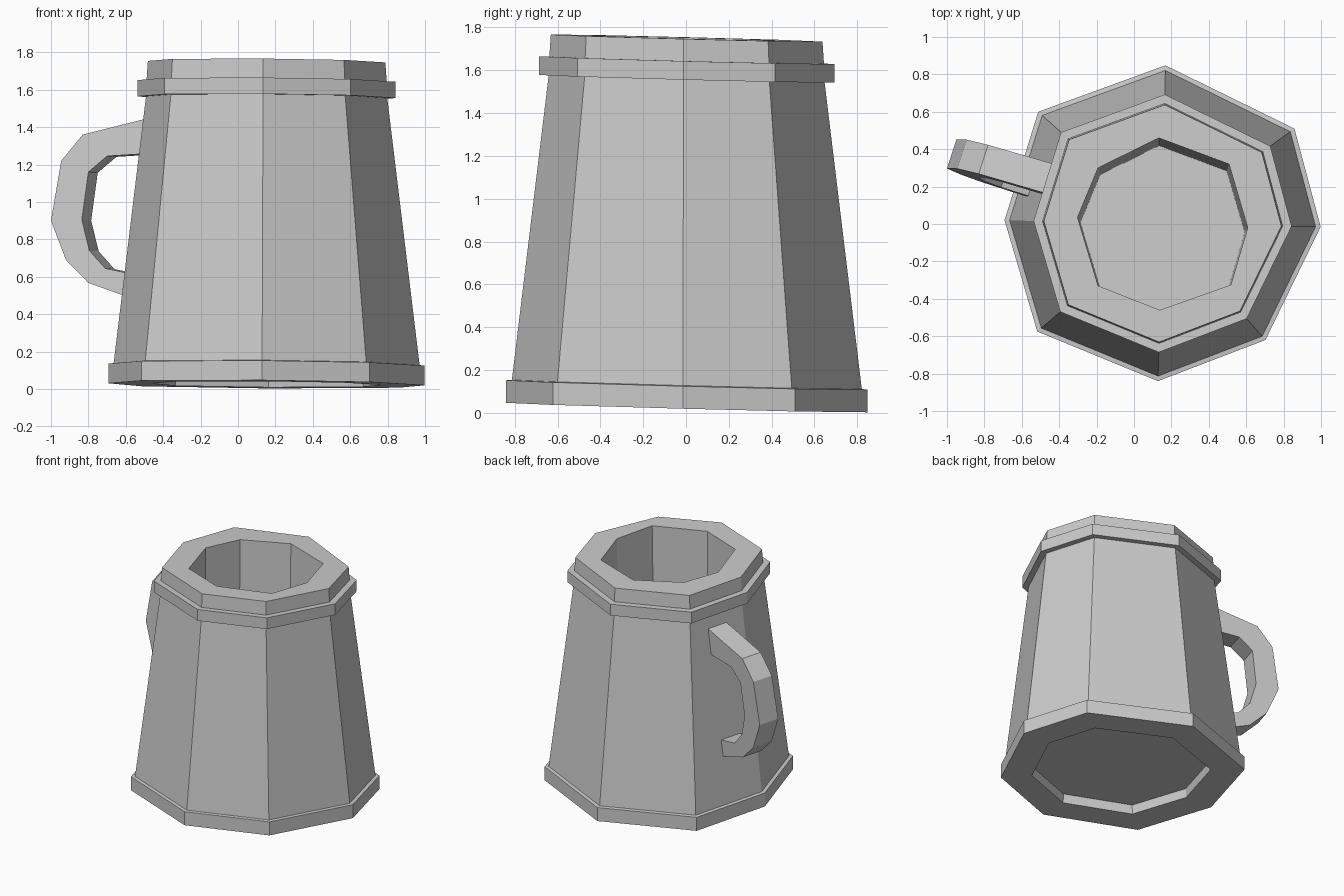
import bpy, bmesh

if "Cube" in bpy.data.objects:
    bpy.data.objects.remove(bpy.data.objects["Cube"])

# Slightly uneven, hand-carved octagons (offsets from the axis at full size)
OUTER = [(.845, -.015), (.705, .51), (.015, .848), (-.665, .6),
         (-.845, .02), (-.67, -.575), (-.025, -.84), (.55, -.62)]
INNER = [(.455, -.02), (.355, .32), (-.02, .46), (-.345, .3),
         (-.455, .035), (-.345, -.33), (-.015, -.46), (.365, -.325)]
CX = .153


def loft(name, rings):
    """Join equal-sized rings of points with flat quads and cap both ends."""
    bm = bmesh.new()
    loops = [[bm.verts.new(p) for p in ring] for ring in rings]
    for a, b in zip(loops, loops[1:]):
        for i in range(len(a)):
            j = (i + 1) % len(a)
            bm.faces.new((a[i], a[j], b[j], b[i]))
    bm.faces.new(loops[0][::-1])
    bm.faces.new(loops[-1])
    bmesh.ops.recalc_face_normals(bm, faces=bm.faces)
    mesh = bpy.data.meshes.new(name)
    bm.to_mesh(mesh)
    bm.free()
    obj = bpy.data.objects.new(name, mesh)
    bpy.context.collection.objects.link(obj)
    return obj


def ring(shape, scale, z, dy=0):
    """One octagon, its height leaning a little towards the back."""
    return [(CX + x * scale, y * scale + dy,
             z - .026 * y * scale - .007 * x * scale) for x, y in shape]


# Mug: underside recess, foot band, tapered body, upper band, rim
profile = [(.615, .095), (.62, .025), (.845, .025), (.845, .13), (.818, .133),
           (.645, 1.56), (.69, 1.56), (.69, 1.647), (.642, 1.647), (.635, 1.75)]
rings = [ring(OUTER, r / .845, z) for r, z in profile]
# Hollow inside
rings += [ring(INNER, 1, 1.75), ring(INNER, .965, .2, -.025)]
loft("mug_body", rings)

# Handle: outer and inner edge of the near side, swept from top to bottom
outer = [(-.43, 1.46), (-.83, 1.36), (-.945, 1.22), (-1, .9),
         (-.92, .69), (-.80, .567), (-.5, .46)]
inner = [(-.43, 1.262), (-.70, 1.245), (-.80, 1.16), (-.835, .905),
         (-.795, .74), (-.71, .645), (-.5, .60)]


def near(x, z):
    return (x, .265 - .303 * (x + .82) - .05 * (1.36 - z), z)


def far(x, z):
    px, py, pz = near(x, z)
    return (px + .05, py + .155, pz - .004)


loft("handle", [[near(*o), far(*o), far(*i), near(*i)]
                for o, i in zip(outer, inner)])
